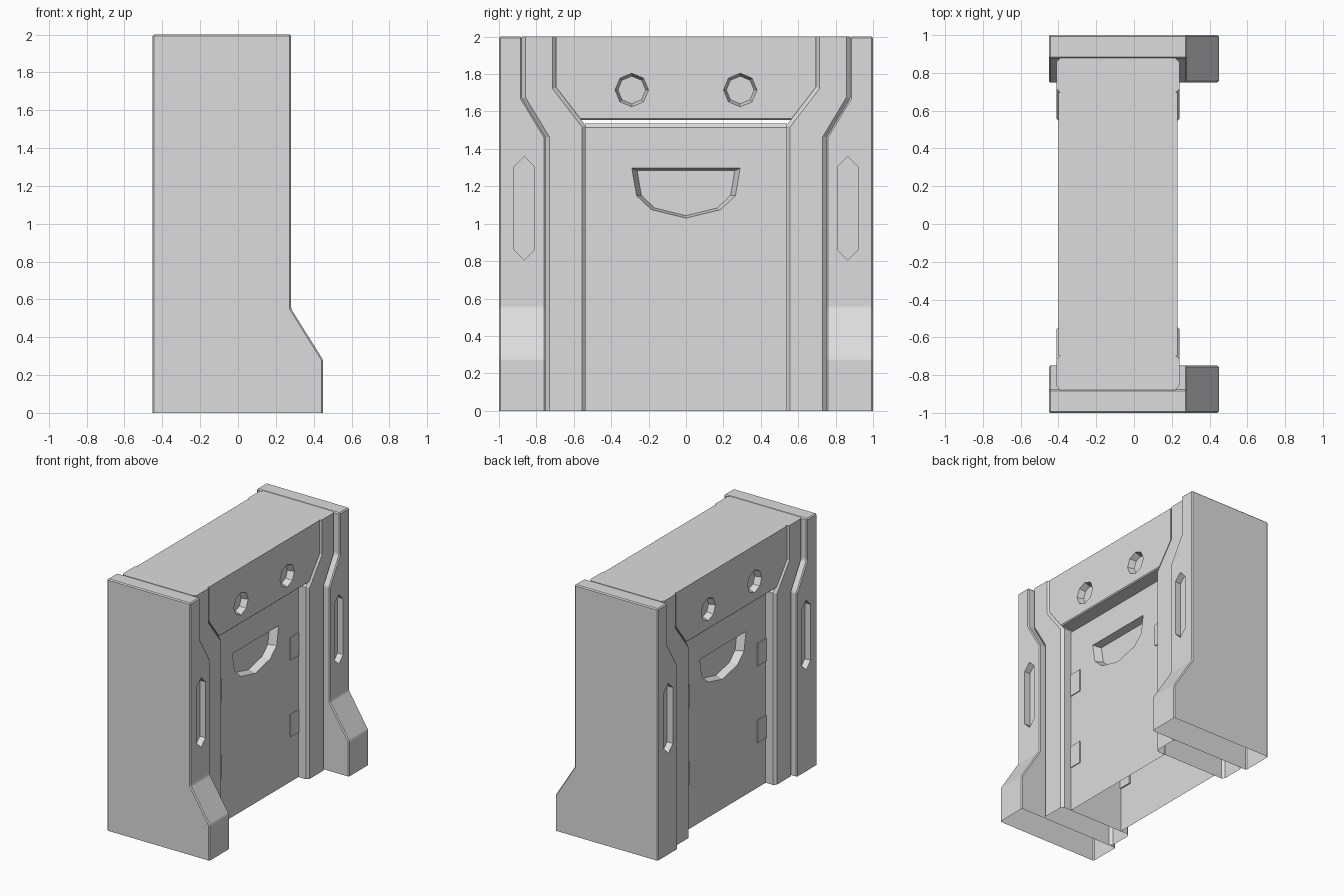
import bpy, bmesh, math

if "Cube" in bpy.data.objects:
    bpy.data.objects.remove(bpy.data.objects["Cube"])

CX = -0.085          # middle plane of the body in x
POST, FRAME, HEAD, DOOR = 0.366, 0.325, 0.315, 0.24   # half depths

grey = bpy.data.materials.new("light_grey")
grey.diffuse_color = (0.72, 0.72, 0.72, 1)
grey.use_nodes = True
grey.node_tree.nodes["Principled BSDF"].inputs["Base Color"].default_value = grey.diffuse_color


def prism(name, pts, lo, hi, bevel=0.0, rule=None, shape=None):
    """Extrude a (y, z) outline along x, optionally reshape and bevel edges."""
    bm = bmesh.new()
    a = [bm.verts.new((lo, y, z)) for y, z in pts]
    b = [bm.verts.new((hi, y, z)) for y, z in pts]
    bm.faces.new(a)
    bm.faces.new(b[::-1])
    n = len(pts)
    for i in range(n):
        bm.faces.new((a[i], b[i], b[(i + 1) % n], a[(i + 1) % n]))
    if shape:
        shape(bm)
    bmesh.ops.recalc_face_normals(bm, faces=bm.faces)
    if bevel:
        edges = [e for e in bm.edges
                 if len(e.link_faces) == 2 and e.calc_face_angle() > 0.2
                 and (rule is None or rule(e))]
        bmesh.ops.bevel(bm, geom=edges, offset=bevel, segments=1,
                        affect='EDGES', profile=0.5)
    me = bpy.data.meshes.new(name)
    bm.to_mesh(me)
    bm.free()
    ob = bpy.data.objects.new(name, me)
    me.materials.append(grey)
    bpy.context.collection.objects.link(ob)
    return ob


def cut(ob, cutters):
    """Subtract the cutters, apply the result and remove the cutters."""
    for c in cutters:
        m = ob.modifiers.new("cut", 'BOOLEAN')
        m.operation, m.solver, m.object = 'DIFFERENCE', 'EXACT', c
    dg = bpy.context.evaluated_depsgraph_get()
    me = bpy.data.meshes.new_from_object(ob.evaluated_get(dg))
    ob.modifiers.clear()
    ob.data = me
    me.materials.clear()
    me.materials.append(grey)
    for c in cutters:
        bpy.data.objects.remove(c)


def delete_faces(ob, rule):
    bm = bmesh.new()
    bm.from_mesh(ob.data)
    bmesh.ops.delete(bm, geom=[f for f in bm.faces if rule(f)], context='FACES')
    bm.to_mesh(ob.data)
    bm.free()


def is_bottom(f):
    return all(v.co.z < 1e-3 for v in f.verts)


def level(e, z):
    return all(abs(v.co.z - z) < 1e-4 for v in e.verts)


def add_foot(bm):
    """Split the post at two heights and push its lower front forward."""
    for z in (0.28, 0.55):
        bmesh.ops.bisect_plane(bm, geom=bm.verts[:] + bm.edges[:] + bm.faces[:],
                               plane_co=(0, 0, z), plane_no=(0, 0, 1))
    for v in bm.verts:
        if v.co.x > 0 and v.co.z < 0.29:
            v.co.x = 0.45


def pocket(pts, d, half, depth, taper=1.0):
    """Cutter reaching 'depth' below the body face on side d, narrowing inward."""
    inner, outer = CX + d * (half - depth), CX + d * (half + 0.001)
    cy = sum(p[0] for p in pts) / len(pts)
    cz = (max(p[1] for p in pts) + min(p[1] for p in pts)) / 2

    def narrow(bm):
        for v in bm.verts:
            if abs(v.co.x - inner) < 1e-4:
                v.co.y = cy + (v.co.y - cy) * taper
                v.co.z = cz + (v.co.z - cz) * taper
    return prism("cutter", pts, min(inner, outer), max(inner, outer), shape=narrow)


for s, side in ((-1, "front"), (1, "rear")):
    # End post with foot and a long slot on each face, open below
    outline = [(1, 0), (1, 2), (0.877, 2), (0.877, 1.67), (0.75, 1.46), (0.75, 0)]
    post = prism(side + "_post", [(s * y, z) for y, z in outline],
                 CX - POST, CX + POST, 0.008, lambda e: not level(e, 0), add_foot)
    slot = [(0.865, 1.36), (0.92, 1.305), (0.92, 0.86),
            (0.865, 0.805), (0.81, 0.86), (0.81, 1.305)]
    cut(post, [pocket([(s * y, z) for y, z in slot], d, POST, 0.05) for d in (-1, 1)])
    delete_faces(post, is_bottom)

    # Chamfered bent frame beside the post, open below
    outline = [(0.751, 0), (0.751, 1.46), (0.878, 1.67), (0.878, 2),
               (0.695, 2), (0.695, 1.73), (0.537, 1.525), (0.537, 0)]

    def face_edge(e):
        same = abs(e.verts[0].co.x - e.verts[1].co.x) < 1e-4
        return same and not level(e, 0) and not level(e, 2)
    frame = prism(side + "_frame", [(s * y, z) for y, z in outline],
                  CX - FRAME, CX + FRAME, 0.02, face_edge)
    delete_faces(frame, is_bottom)

# Header block with two eight-sided recesses on each face
header = prism("header", [(-0.695, 2), (-0.695, 1.73), (-0.56, 1.555),
                          (0.56, 1.555), (0.695, 1.73), (0.695, 2)],
               CX - HEAD, CX + HEAD, 0.008, lambda e: level(e, 1.555)
               and abs(e.verts[0].co.x - e.verts[1].co.x) < 1e-4)
holes = []
for d in (-1, 1):
    for y in (-0.29, 0.29):
        ring = [(y + 0.09 * math.cos(k * math.pi / 4),
                 1.715 + 0.09 * math.sin(k * math.pi / 4)) for k in range(8)]
        holes.append(pocket(ring, d, HEAD, 0.05, 0.82))
cut(header, holes)

# Recessed doors with a hand pocket and hinge plates, open behind and below
grip = [(-0.29, 1.297), (-0.265, 1.15), (-0.185, 1.075), (0, 1.03),
        (0.185, 1.075), (0.265, 1.15), (0.29, 1.297)]
for d, side in ((-1, "left"), (1, "right")):
    back, front = CX + d * (DOOR - 0.1), CX + d * DOOR
    door = prism(side + "_door", [(-0.54, 0), (0.54, 0), (0.54, 1.535), (-0.54, 1.535)],
                 min(back, front), max(back, front), 0.02, lambda e: level(e, 1.535)
                 and all(abs(v.co.x - front) < 1e-4 for v in e.verts))
    cut(door, [pocket(grip, d, DOOR, 0.06, 0.9)])
    delete_faces(door, lambda f: abs(f.calc_center_median().x - back) < 1e-3
                 or is_bottom(f))
    for s in (-1, 1):
        for z in (0.36, 0.97):
            xs = sorted((front - d * 0.01, front + d * 0.007))
            prism(side + "_hinge", [(s * 0.43, z), (s * 0.538, z),
                                    (s * 0.538, z + 0.18), (s * 0.43, z + 0.18)],
                  xs[0], xs[1])
